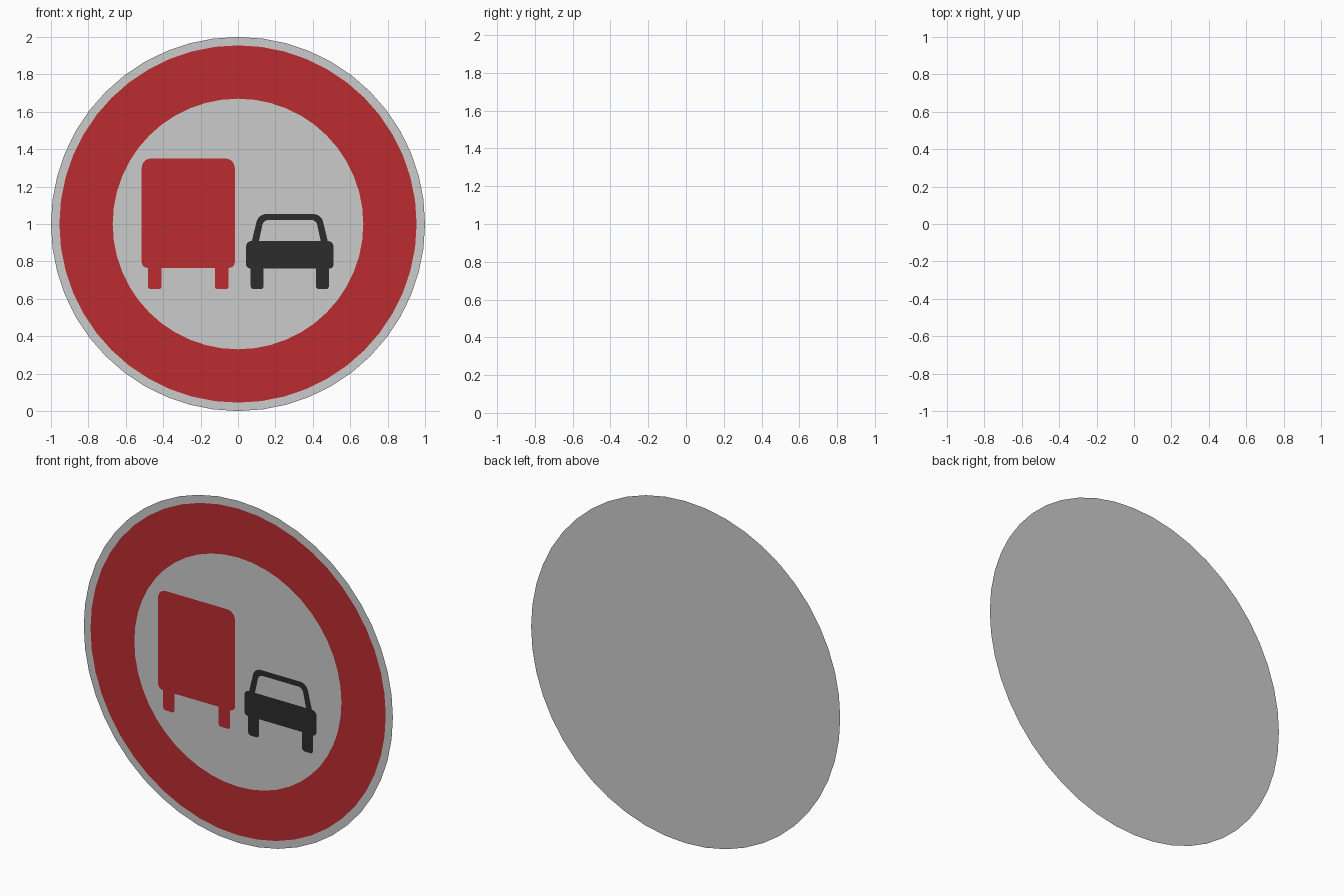
import bpy, bmesh, math
from mathutils import Vector

if "Cube" in bpy.data.objects:
    bpy.data.objects.remove(bpy.data.objects["Cube"])


def material(name, color):
    m = bpy.data.materials.new(name)
    m.diffuse_color = color
    m.use_nodes = True
    m.node_tree.nodes["Principled BSDF"].inputs["Base Color"].default_value = m.diffuse_color
    return m


RED = material("red", (0.5, 0.025, 0.03, 1))
BLACK = material("black", (0.025, 0.025, 0.025, 1))


def sheet(name, points, y, mat=None):
    """Flat face from (x, z) points, facing -y."""
    bm = bmesh.new()
    bm.faces.new([bm.verts.new((p[0], y, p[1])) for p in points])
    mesh = bpy.data.meshes.new(name)
    bm.to_mesh(mesh)
    bm.free()
    if mat:
        mesh.materials.append(mat)
    ob = bpy.data.objects.new(name, mesh)
    bpy.context.collection.objects.link(ob)
    return ob


def disc(name, radius, y, mat=None, n=48):
    pts = [(radius * math.cos(2 * math.pi * i / n),
            1 + radius * math.sin(2 * math.pi * i / n)) for i in range(n)]
    return sheet(name, pts, y, mat)


def symmetric_outline(half, cx, steps=5):
    """Mirror a right-hand half outline of (x, z, radius) and round its corners."""
    full = half + [(-x, z, r) for x, z, r in reversed(half)]
    out = []
    for i, (x, z, r) in enumerate(full):
        p = Vector((x + cx, z))
        if r == 0:
            out.append(p)
            continue
        a, b = full[i - 1], full[(i + 1) % len(full)]
        start = p + (Vector((a[0] + cx, a[1])) - p).normalized() * r
        end = p + (Vector((b[0] + cx, b[1])) - p).normalized() * r
        for k in range(steps + 1):
            t = k / steps
            # weight slightly over 1 keeps the corner close to a true arc
            w0, w1, w2 = (1 - t) ** 2, 1.414 * t * (1 - t), t * t
            out.append((start * w0 + p * w1 + end * w2) / (w0 + w1 + w2))
    return out


# Stacked round layers: plate, red border, inner field
disc("sign_plate", 1.0, 0.003)
disc("red_border", 0.955, 0.001, RED)
disc("inner_field", 0.67, -0.001)

# Truck seen from behind: box body with two wheels
truck = [(0.142, 0.765, 0), (0.142, 0.652, 0.015), (0.216, 0.652, 0.015),
         (0.216, 0.765, 0), (0.249, 0.765, 0.032), (0.249, 1.35, 0.05)]
sheet("truck_symbol", symmetric_outline(truck, -0.266), -0.003, RED)

# Car seen from behind: body with wheels, plus cabin frame around the window
car = [(0.140, 0.762, 0), (0.140, 0.652, 0.015), (0.209, 0.652, 0.015),
       (0.209, 0.762, 0), (0.234, 0.762, 0.022), (0.234, 0.909, 0.03)]
sheet("car_body_symbol", symmetric_outline(car, 0.277), -0.003, BLACK)

frame = [(0.165, 0.909, 0), (0.203, 0.909, 0),
         (0.168, 1.053, 0.04), ]
inner = [(0.165, 0.909, 0), (0.141, 1.021, 0.025)]
cabin = [(x, z, r) for x, z, r in reversed(inner)] + frame[1:]
sheet("car_cabin_symbol", symmetric_outline(cabin, 0.277), -0.003, BLACK)
